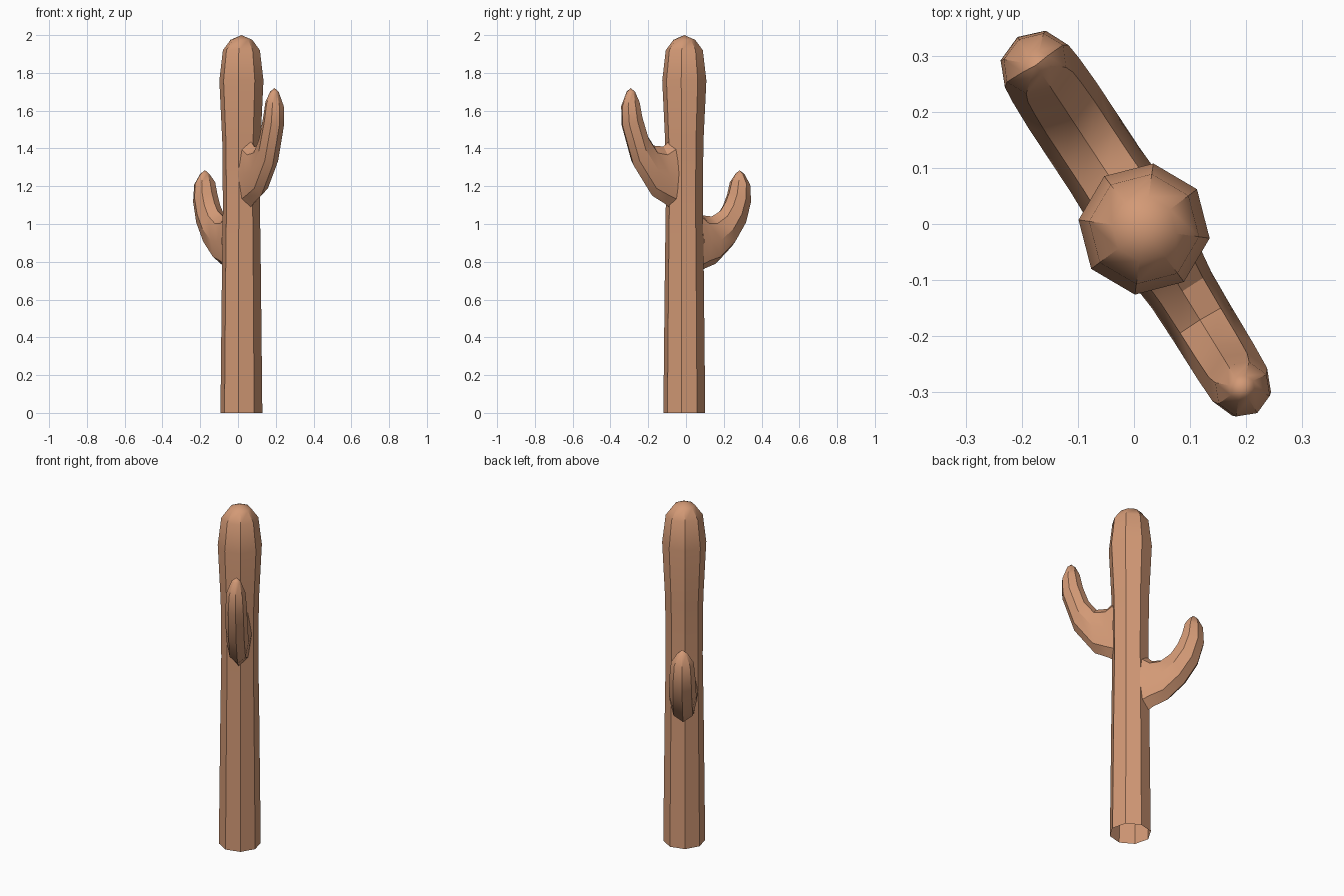
import bpy, bmesh, math
from mathutils import Vector

if "Cube" in bpy.data.objects:
    bpy.data.objects.remove(bpy.data.objects["Cube"])

SIDES = 8
AXIS = Vector((0.018, -0.009, 0))

mat = bpy.data.materials.new("clay")
mat.diffuse_color = (0.65, 0.32, 0.18, 1)
mat.use_nodes = True
mat.node_tree.nodes["Principled BSDF"].inputs["Base Color"].default_value = mat.diffuse_color


def loft(name, rings, apex):
    """Skin a list of rings and close the end with a fan to the apex."""
    bm = bmesh.new()
    loops = [[bm.verts.new(p) for p in ring] for ring in rings]
    for a, b in zip(loops, loops[1:]):
        for i in range(SIDES):
            j = (i + 1) % SIDES
            bm.faces.new((a[i], a[j], b[j], b[i]))
    tip = bm.verts.new(apex)
    last = loops[-1]
    for i in range(SIDES):
        bm.faces.new((last[i], last[(i + 1) % SIDES], tip))
    bmesh.ops.recalc_face_normals(bm, faces=bm.faces)
    mesh = bpy.data.meshes.new(name)
    bm.to_mesh(mesh)
    bm.free()
    mesh.materials.append(mat)
    obj = bpy.data.objects.new(name, mesh)
    bpy.context.collection.objects.link(obj)
    bpy.ops.object.select_all(action='DESELECT')
    obj.select_set(True)
    bpy.context.view_layer.objects.active = obj
    bpy.ops.object.shade_smooth_by_angle(angle=math.radians(32))
    return obj


def trunk_ring(r, z):
    angles = [math.radians(37 + 360 * i / SIDES) for i in range(SIDES)]
    return [AXIS + Vector((r * math.cos(a), r * math.sin(a), z)) for a in angles]


def arm(name, azimuth, sections, tip):
    """Each section: outer (r, z), inner (r, z), sideways half width."""
    a = math.radians(azimuth)
    out = Vector((math.cos(a), math.sin(a), 0))
    side = Vector((-math.sin(a), math.cos(a), 0))
    up = Vector((0, 0, 1))
    rings = []
    for (r0, z0), (r1, z1), w in sections:
        lo, hi = AXIS + out * r0 + up * z0, AXIS + out * r1 + up * z1
        mid, half = (lo + hi) / 2, (lo - hi) / 2
        rings.append([mid + half * math.cos(t) + side * w * math.sin(t)
                      for t in (2 * math.pi * i / SIDES for i in range(SIDES))])
    return loft(name, rings, AXIS + out * tip[0] + up * tip[1])


# Trunk: open at the base, swelling near the top, domed cap
trunk_profile = [(0.112, 0), (0.104, 0.75), (0.099, 1.1), (0.102, 1.43),
                 (0.118, 1.76), (0.099, 1.92), (0.058, 1.975)]
loft("trunk", [trunk_ring(r, z) for r, z in trunk_profile], AXIS + Vector((0, 0, 2)))

# Upper arm, front right
arm("upper_arm", -58.4, [
    ((0.075, 1.075), (0.075, 1.455), 0.068),
    ((0.125, 1.11), (0.13, 1.41), 0.062),
    ((0.20, 1.15), (0.19, 1.415), 0.06),
    ((0.315, 1.31), (0.235, 1.475), 0.059),
    ((0.383, 1.52), (0.268, 1.57), 0.057),
    ((0.385, 1.62), (0.285, 1.65), 0.05),
    ((0.355, 1.70), (0.31, 1.70), 0.024)], (0.333, 1.72))

# Lower arm, back left
arm("lower_arm", 123.4, [
    ((0.075, 0.73), (0.075, 1.09), 0.075),
    ((0.13, 0.765), (0.12, 1.045), 0.073),
    ((0.20, 0.79), (0.175, 1.04), 0.073),
    ((0.30, 0.88), (0.23, 1.07), 0.073),
    ((0.375, 0.99), (0.262, 1.115), 0.071),
    ((0.41, 1.11), (0.285, 1.165), 0.068),
    ((0.405, 1.205), (0.302, 1.225), 0.06),
    ((0.375, 1.265), (0.33, 1.265), 0.027)], (0.35, 1.285))
